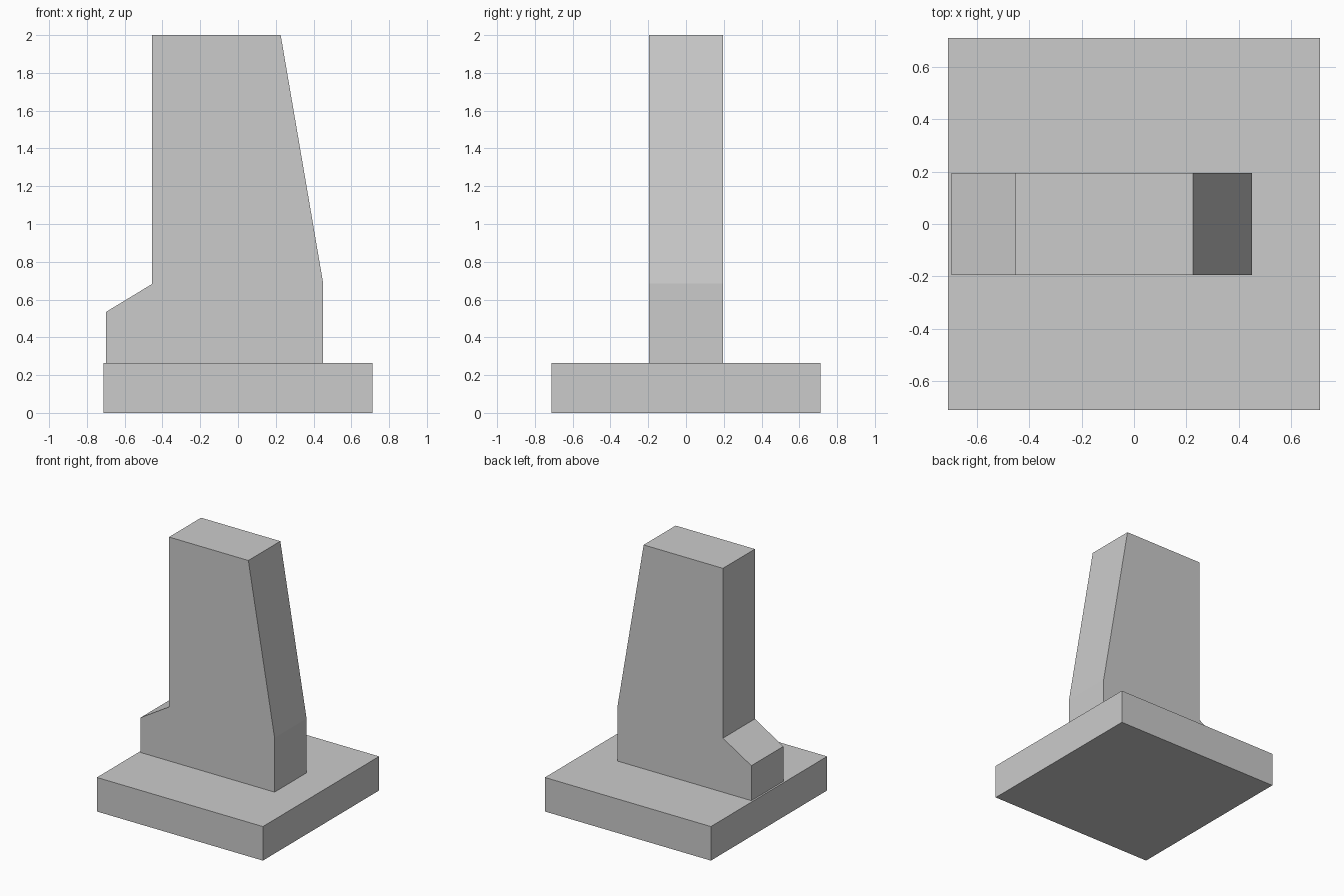
import bpy, bmesh

if "Cube" in bpy.data.objects:
    bpy.data.objects.remove(bpy.data.objects["Cube"])


def extrude_profile(name, points, depth):
    """Extrude an x-z outline symmetrically along y."""
    bm = bmesh.new()
    face = bm.faces.new([bm.verts.new((x, -depth / 2, z)) for x, z in points])
    new = bmesh.ops.extrude_face_region(bm, geom=[face])["geom"]
    verts = [v for v in new if isinstance(v, bmesh.types.BMVert)]
    bmesh.ops.translate(bm, verts=verts, vec=(0, depth, 0))
    bmesh.ops.recalc_face_normals(bm, faces=bm.faces[:])
    mesh = bpy.data.meshes.new(name)
    bm.to_mesh(mesh)
    bm.free()
    obj = bpy.data.objects.new(name, mesh)
    bpy.context.collection.objects.link(obj)
    return obj


HALF, BASE_TOP = 0.712, 0.264

# Square base slab
extrude_profile("base", [(-HALF, 0), (HALF, 0), (HALF, BASE_TOP), (-HALF, BASE_TOP)], 2 * HALF)

# Upright slab: sloped right edge, stepped foot on the left
extrude_profile("upright", [
    (-0.698, BASE_TOP), (0.451, BASE_TOP), (0.451, 0.685), (0.226, 2.0),
    (-0.454, 2.0), (-0.454, 0.683), (-0.698, 0.535),
], 0.392)
